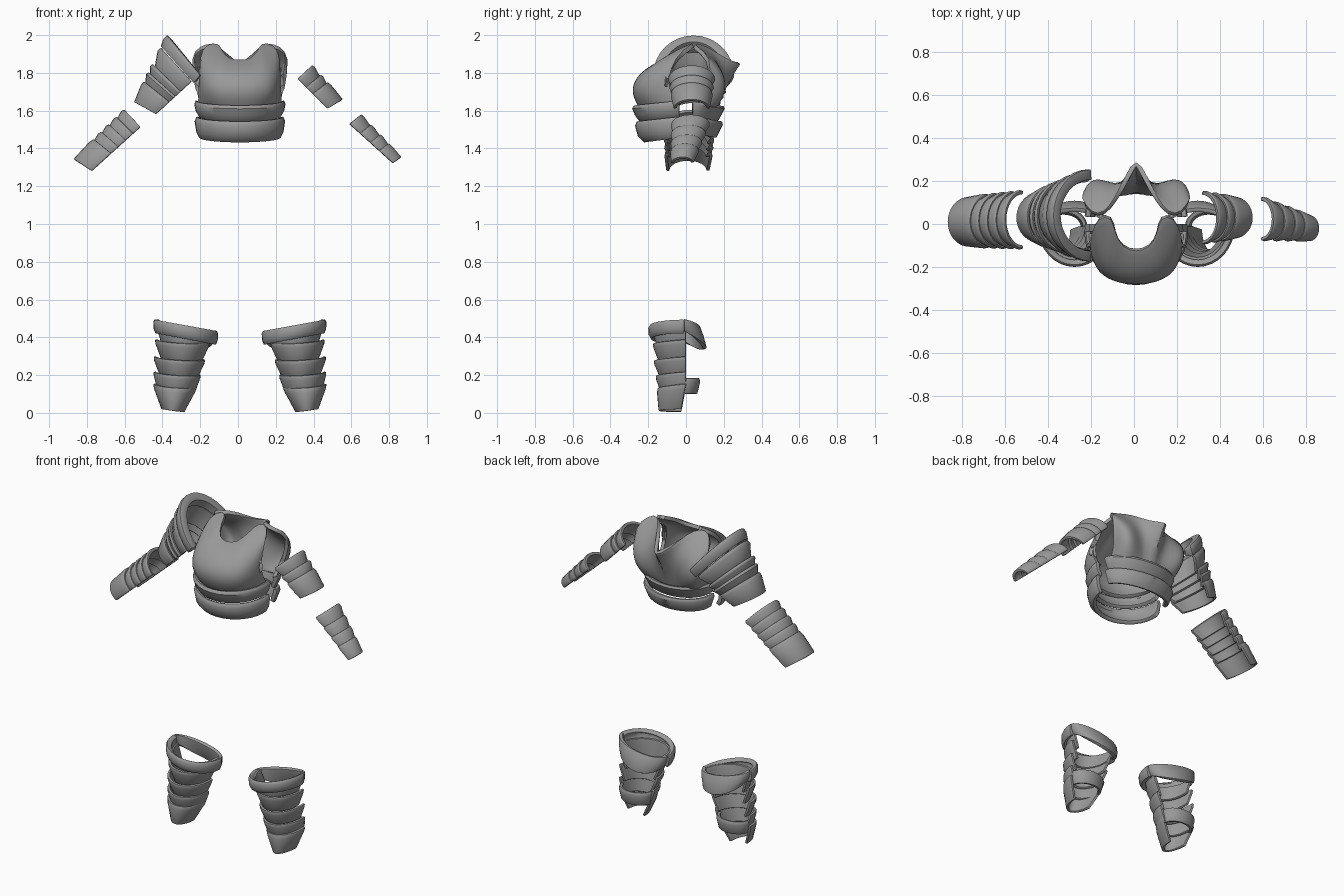
import bpy, bmesh, math
from mathutils import Vector as V

if "Cube" in bpy.data.objects:
    bpy.data.objects.remove(bpy.data.objects["Cube"], do_unlink=True)

grey = bpy.data.materials.new("armour_grey")
grey.use_nodes = True
colour = (0.32, 0.32, 0.32, 1)
grey.diffuse_color = colour
grey.node_tree.nodes["Principled BSDF"].inputs["Base Color"].default_value = colour


def shell(name, grid, out, thick=0.02, smooth=0):
    """Turn rows of points into a thick plate whose outside faces 'out'."""
    bm = bmesh.new()
    rows = [[bm.verts.new(p) for p in row] for row in grid]
    for lo, hi in zip(rows, rows[1:]):
        for i in range(len(lo) - 1):
            bm.faces.new((lo[i], lo[i + 1], hi[i + 1], hi[i]))
    bm.normal_update()
    if sum(f.normal.dot(out) * f.calc_area() for f in bm.faces) < 0:
        bmesh.ops.reverse_faces(bm, faces=bm.faces[:])
    mesh = bpy.data.meshes.new(name)
    bm.to_mesh(mesh)
    bm.free()
    mesh.materials.append(grey)
    ob = bpy.data.objects.new(name, mesh)
    bpy.context.collection.objects.link(ob)
    if smooth:
        ob.modifiers.new("round", "SUBSURF").levels = smooth
    wall = ob.modifiers.new("wall", "SOLIDIFY")
    wall.thickness, wall.offset = thick, -1
    edge = ob.modifiers.new("edge", "BEVEL")
    edge.width, edge.segments, edge.limit_method = 0.005, 2, "ANGLE"
    edge.angle_limit = math.radians(50)
    bpy.ops.object.select_all(action="DESELECT")
    ob.select_set(True)
    bpy.context.view_layer.objects.active = ob
    bpy.ops.object.convert(target="MESH")
    bpy.ops.object.shade_smooth_by_angle(angle=math.radians(40))
    return ob


def arc(name, rings, thick=0.02, span=90, steps=16):
    """Curved plate through half-ellipse rings (centre, apex, side)."""
    grid = []
    for c, u, v in rings:
        turn = [math.radians(span) * (2 * i / steps - 1) for i in range(steps + 1)]
        grid.append([V(c) + V(u) * math.cos(a) + V(v) * math.sin(a) for a in turn])
    return shell(name, grid, V(rings[0][1]), thick)


def patch(name, columns, out, steps=8):
    """Mirrored plate whose columns bend through bottom, middle and top points."""
    mirrored = [[(-x, y, z) for x, y, z in col] for col in columns[:0:-1]]
    grid = []
    for col in mirrored + columns:
        b, m, t = (V(p) + V((0.01, 0, 0)) for p in col)
        line = []
        for i in range(steps + 1):
            s = i / steps
            line.append(b * (1 - s) * (1 - 2 * s) + m * 4 * s * (1 - s) + t * s * (2 * s - 1))
        grid.append(line)
    return shell(name, grid, V(out), 0.022, 1)


# Breastplate: scooped neck, shoulder straps and armholes
patch("breastplate", [
    [(0, -.25, 1.615), (0, -.275, 1.755), (0, -.13, 1.87)],
    [(.065, -.242, 1.615), (.075, -.267, 1.755), (.06, -.115, 1.872)],
    [(.12, -.22, 1.62), (.13, -.24, 1.775), (.1, -.045, 1.925)],
    [(.16, -.185, 1.625), (.17, -.205, 1.79), (.11, .035, 1.96)],
    [(.19, -.14, 1.63), (.2, -.16, 1.79), (.18, .035, 1.955)],
    [(.21, -.1, 1.635), (.215, -.13, 1.765), (.215, -.06, 1.89)],
    [(.22, -.04, 1.64), (.22, -.07, 1.68), (.215, -.1, 1.75)],
], (0, -1, 0))

# Backplate: spine ridge with wings that come forward over the shoulders
patch("backplate", [
    [(0, .175, 1.6), (0, .235, 1.72), (0, .325, 1.835)],
    [(.045, .15, 1.6), (.055, .18, 1.74), (.055, .215, 1.87)],
    [(.1, .15, 1.6), (.12, .195, 1.76), (.1, .12, 1.94)],
    [(.15, .145, 1.6), (.18, .21, 1.77), (.15, .05, 1.96)],
    [(.18, .125, 1.6), (.22, .2, 1.77), (.21, .045, 1.945)],
    [(.2, .095, 1.61), (.24, .17, 1.75), (.265, .14, 1.89)],
    [(.215, .05, 1.62), (.22, .08, 1.67), (.24, .12, 1.73)],
], (0, 1, 0))

# Waist bands, front and back: (height, half width, depth)
front_bands = {
    "upper": [(1.655, .235, .24), (1.635, .242, .25), (1.6, .235, .235), (1.565, .215, .21)],
    "lower": [(1.57, .23, .225), (1.545, .24, .235), (1.49, .232, .22), (1.455, .215, .185)],
}
back_bands = {
    "upper": [(1.65, .235, .165), (1.635, .24, .17), (1.57, .215, .135)],
    "lower": [(1.57, .23, .155), (1.55, .235, .16), (1.48, .212, .125)],
}
for side, sign, bands in (("front", -1, front_bands), ("back", 1, back_bands)):
    for level, rows in bands.items():
        arc(f"{level}_{side}_waist_band",
            [((.01, sign * .035, z), (0, sign * d, -.025), (w, 0, 0))
             for z, w, d in rows], 0.025)


def limb(name, start, end, breaks, overlap=0.1):
    """Overlapping plates along a limb; ends are (apex xz, base xz, y, half width)."""
    def ring(t, scale):
        (a0, b0, y0, w0), (a1, b1, y1, w1) = start, end
        a = V(a0).lerp(V(a1), t)
        b = V(b0).lerp(V(b1), t)
        d = (a - b) * scale
        c = (b.x, y0 + (y1 - y0) * t, b.y)
        return c, (d.x, 0, d.y), (0, (w0 + (w1 - w0) * t) * scale, 0)
    last = len(breaks) - 2
    for i in range(last + 1):
        t0 = breaks[i]
        t1 = min(1, breaks[i + 1] + overlap)
        arc(f"{name}_plate_{i + 1}", [
            ring(t0, 1.02), ring(t0 + 0.2 * (t1 - t0), 1.06),
            ring(t1, 1.0 if i == last else 0.88)], 0.018)


# Large right shoulder guard with a heavy rim
arc("right_shoulder_rim", [
    ((-.2, .04, 1.79), (-.175, 0, .21), (0, .215, 0)),
    ((-.21, .04, 1.775), (-.185, 0, .205), (0, .215, 0)),
    ((-.235, .04, 1.745), (-.175, 0, .195), (0, .2, 0))], 0.05)
limb("right_upper_arm", ((-.405, 1.93), (-.245, 1.755), .04, .19),
     ((-.55, 1.645), (-.435, 1.58), .03, .12), (0, .3, .45, .62, 1))
limb("right_forearm", ((-.6, 1.605), (-.515, 1.515), .02, .132),
     ((-.87, 1.345), (-.775, 1.28), .01, .115), (0, .15, .3, .45, .6, 1))

# Slimmer left arm
limb("left_upper_arm", ((.39, 1.84), (.315, 1.77), .03, .12),
     ((.555, 1.66), (.475, 1.61), .03, .095), (0, .28, .5, 1))
limb("left_forearm", ((.65, 1.58), (.59, 1.53), .025, .1),
     ((.865, 1.355), (.82, 1.322), -.02, .06), (0, .24, .47, .68, 1))

# Shin guards: (height, centre x, half width, depth) for top and bottom of each plate
shin_plates = [
    ((.44, .285, .15, .17), (.34, .295, .115, .15)),
    ((.38, .305, .145, .175), (.27, .31, .105, .14)),
    ((.29, .32, .137, .17), (.19, .325, .1, .135)),
    ((.21, .332, .125, .16), (.11, .338, .098, .13)),
    ((.145, .343, .117, .15), (.01, .355, .06, .12)),
]
# The pair mirrors about a line slightly to the left of centre
axis = 0.01
for side, s in (("left", 1), ("right", -1)):
    for i, (top, bottom) in enumerate(shin_plates):
        rings = []
        for t, grow in ((0, 1), (0.2, 1.03), (1, 1)):
            z, x, w, d = (p + (q - p) * t for p, q in zip(top, bottom))
            y = -0.025 * t if i == 4 else 0
            dip = 0 if t == 1 and i == 4 else -.012
            rings.append(((axis + s * x, y, z), (0, -d * grow, dip), (s * w * grow, 0, .008)))
        arc(f"{side}_shin_plate_{i}", rings, 0.016)
    # Knee band, sloping up to the outside
    arc(f"{side}_knee_band",
        [((axis + s * .287, -.01, z), (0, -d, 0), (s * w, 0, .03))
         for z, w, d in ((.465, .165, .18), (.45, .172, .19), (.415, .17, .188), (.39, .16, .175))],
        0.03)
    # Flap behind the knee
    arc(f"{side}_knee_flap",
        [((axis + s * .287, -.01, z), (0, d, dip), (s * w, 0, .03))
         for z, w, d, dip in ((.465, .165, .085, -.01), (.43, .16, .105, -.03), (.4, .145, .12, -.055))],
        0.022)
    # Calf strap
    arc(f"{side}_calf_strap",
        [((axis + s * .338, -.01, z), (0, d, 0), (s * w, 0, 0))
         for z, w, d in ((.185, .105, .08), (.165, .11, .085), (.1, .095, .07))], 0.018)
